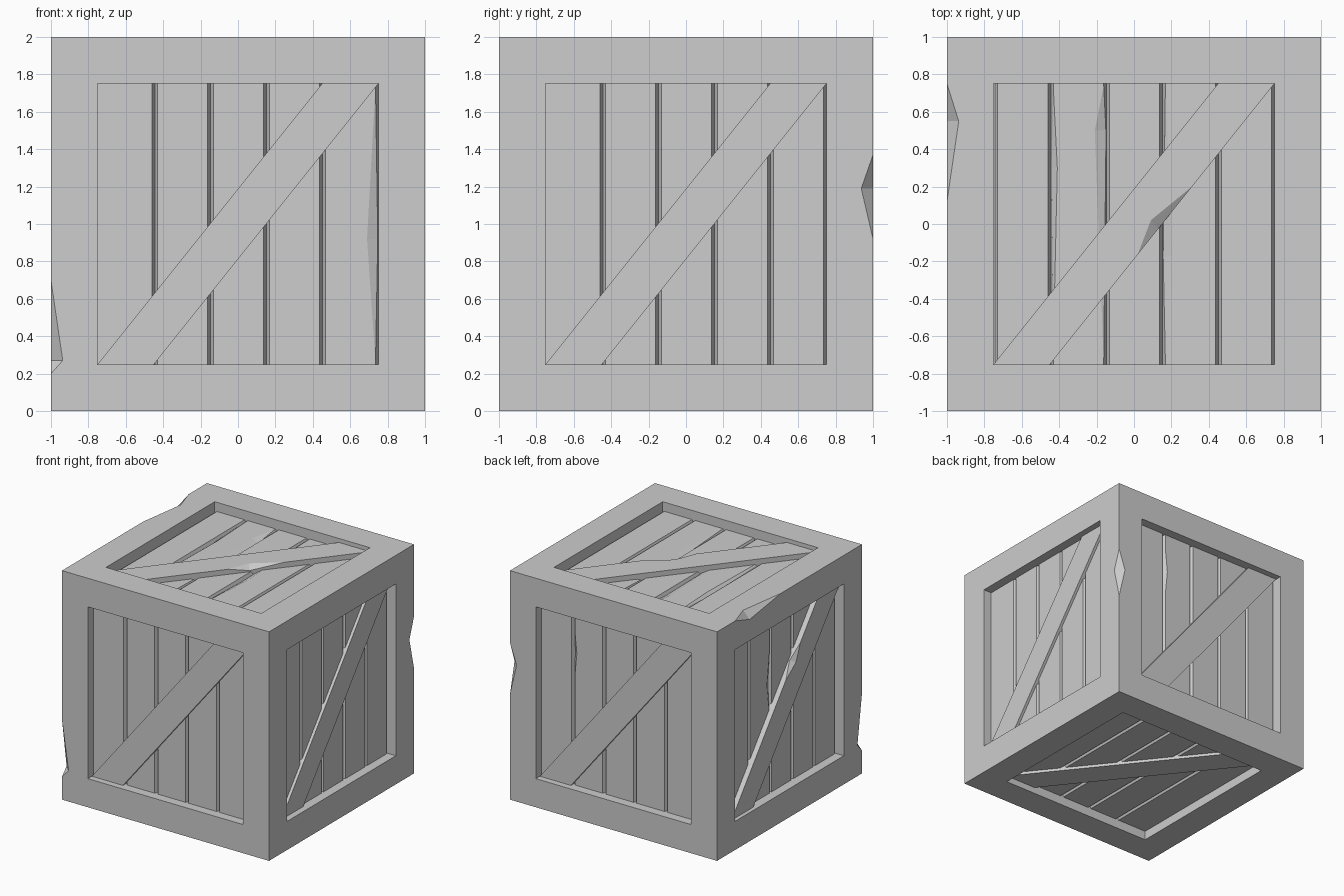
import bpy, bmesh
from mathutils import Matrix, Vector

if "Cube" in bpy.data.objects:
    bpy.data.objects.remove(bpy.data.objects["Cube"])

GREY = (0.61, 0.61, 0.61, 1)
mat = bpy.data.materials.new("plain_grey")
mat.use_nodes = True
mat.diffuse_color = GREY
mat.node_tree.nodes["Principled BSDF"].inputs["Base Color"].default_value = GREY

OPEN = 0.75     # half width of each opening
FLOOR = 0.89    # recess floor, measured from the crate centre
PLANK = 0.92    # plank surface
LOW_BRACE, HIGH_BRACE = 0.945, 0.965


def finish(name, bm):
    mesh = bpy.data.meshes.new(name)
    bm.to_mesh(mesh)
    bm.free()
    mesh.materials.append(mat)
    obj = bpy.data.objects.new(name, mesh)
    bpy.context.collection.objects.link(obj)
    return obj


def hull(name, points, matrix):
    """Convex solid through the given points."""
    bm = bmesh.new()
    for p in points:
        bm.verts.new(matrix @ Vector(p))
    bmesh.ops.convex_hull(bm, input=bm.verts)
    bmesh.ops.dissolve_limit(bm, angle_limit=0.002, verts=bm.verts, edges=bm.edges)
    bmesh.ops.recalc_face_normals(bm, faces=bm.faces)
    return finish(name, bm)


def chip(obj, matrix, a, b, p, q):
    """Break a splinter off the edge a-b, reaching p and q on its two faces."""
    mid = (Vector(a) + Vector(b)) / 2
    inner = (Vector(p) + Vector(q)) / 2
    cutter = hull("cutter", [a, b, p, q, mid + (mid - inner) * 1.5], matrix)
    cutter.hide_render = True
    mod = obj.modifiers.new("chip", 'BOOLEAN')
    mod.operation = 'DIFFERENCE'
    mod.solver = 'EXACT'
    mod.object = cutter
    bpy.context.view_layer.objects.active = obj
    bpy.ops.object.modifier_apply(modifier=mod.name)
    bpy.data.objects.remove(cutter)


def panel_matrix(right, up, out):
    m = Matrix((right, up, out)).transposed().to_4x4()
    return Matrix.Translation((0, 0, 1)) @ m


X, Y, Z = Vector((1, 0, 0)), Vector((0, 1, 0)), Vector((0, 0, 1))
SIDES = {
    "front": panel_matrix(X, Z, -Y),
    "left": panel_matrix(Y, Z, X),
    "back": panel_matrix(-X, Z, Y),
    "right": panel_matrix(-Y, Z, -X),
    "top": panel_matrix(X, Y, Z),
    "bottom": panel_matrix(X, -Y, -Z),
}

# Frame: a cube with a recess in every side
bm = bmesh.new()
bmesh.ops.create_cube(bm, size=2, matrix=Matrix.Translation((0, 0, 1)))
panels = bm.faces[:]
bmesh.ops.inset_individual(bm, faces=panels, thickness=1 - OPEN, use_even_offset=True)
bmesh.ops.inset_individual(bm, faces=panels, thickness=0, depth=FLOOR - 1)
frame = finish("crate_frame", bm)

# Splinters missing from the frame edges
world = Matrix.Identity(4)
chip(frame, world, (-1, -1, .2), (-1, -1, .7), (-.937, -1, .27), (-1, -.937, .27))
chip(frame, world, (1, 1, .92), (1, 1, 1.37), (.937, 1, 1.19), (1, .937, 1.19))
chip(frame, world, (-1, .12, 2), (-1, .75, 2), (-.937, .55, 2), (-1, .55, 1.937))

planks, braces = {}, {}
for side, m in SIDES.items():
    # Five bevelled planks
    for i in range(5):
        c = 0.299 * (i - 2) + 0.003
        lo, hi = c - 0.134, c + 0.134
        if i == 0 and side != "top":
            lo = -OPEN
        base_lo, base_hi = max(lo - 0.015, -OPEN), hi + 0.015
        pts = []
        for v in (-OPEN, OPEN):
            pts += [(base_lo, v, FLOOR), (base_hi, v, FLOOR),
                    (lo, v, PLANK), (hi, v, PLANK)]
        planks[side, i] = hull(f"{side}_plank_{i + 1}", pts, m)

    # Diagonal brace from corner to corner
    height = HIGH_BRACE if side in ("top", "right") else LOW_BRACE
    pts = [(u, v, w) for w in (FLOOR, height)
           for u, v in ((-OPEN, -OPEN), (-.45, -OPEN), (OPEN, OPEN), (.45, OPEN))]
    braces[side] = hull(f"{side}_brace", pts, m)


def wear(side, i, edge, v0, v1, u, v):
    """Worn long edge of a plank; edge is -1 or 1."""
    c = 0.299 * (i - 2) + 0.003
    e, low = c + edge * 0.134, c + edge * 0.146
    chip(planks[side, i], SIDES[side], (e, v0, PLANK), (e, v1, PLANK),
         (u, v, PLANK), (low, v, PLANK - 0.025))


wear("front", 4, 1, -.74, .74, .69, -.08)
wear("top", 1, 1, -.74, .74, -.21, .5)
wear("top", 1, -1, -.6, .7, -.41, .3)
wear("top", 3, -1, -.74, .74, .205, -.17)
wear("back", 1, -1, .2, .6, -.41, .4)
wear("right", 1, 1, -.1, .5, -.2, .2)

# Splinters missing from two braces
chip(braces["top"], SIDES["top"], (.02, -.1625, HIGH_BRACE), (.31, .2, HIGH_BRACE),
     (.09, .02, HIGH_BRACE), (.13, -.025, .93))
chip(braces["right"], SIDES["right"], (0, .1875, HIGH_BRACE), (.2, .4375, HIGH_BRACE),
     (.14, .29, HIGH_BRACE), (.1, .3125, .93))
